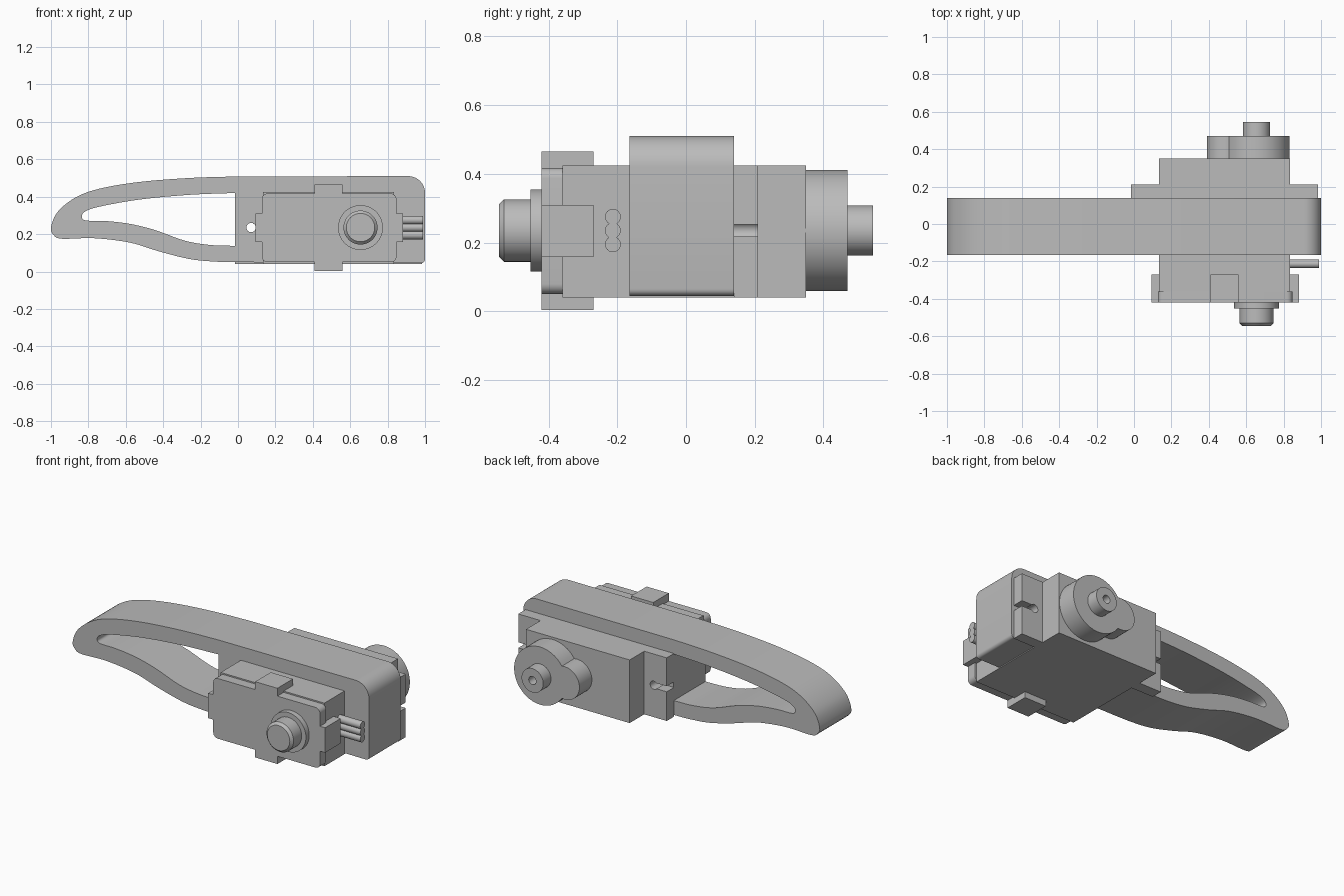
import bpy, bmesh, math
from mathutils import Vector

cube = bpy.data.objects.get("Cube")
if cube:
    bpy.data.objects.remove(cube, do_unlink=True)

GREY = (0.5, 0.5, 0.5, 1.0)
mat = bpy.data.materials.new("plain grey")
mat.use_nodes = True
mat.diffuse_color = GREY
mat.node_tree.nodes["Principled BSDF"].inputs["Base Color"].default_value = GREY

MID = 0.235          # height of the shaft axis
SHAFT_X = 0.655


def finish(obj):
    obj.data.materials.clear()
    obj.data.materials.append(mat)
    bpy.ops.object.select_all(action='DESELECT')
    obj.select_set(True)
    bpy.context.view_layer.objects.active = obj
    bpy.ops.object.shade_smooth_by_angle(angle=math.radians(30))
    return obj


def arc(cx, cz, r, start, end, n=12):
    angles = [math.radians(start + (end - start) * i / n) for i in range(n + 1)]
    return [(cx + r * math.cos(a), cz + r * math.sin(a)) for a in angles]


def circle(cx, cz, r, n=40):
    return arc(cx, cz, r, 0, 360, n)[:-1]


def smooth(points, steps=6):
    """Catmull-Rom curve through the points."""
    p = [Vector(q) for q in points]
    p = [2 * p[0] - p[1]] + p + [2 * p[-1] - p[-2]]
    out = []
    for a, b, c, d in zip(p, p[1:], p[2:], p[3:]):
        for i in range(steps):
            t = i / steps
            q = 2 * b + (c - a) * t + (2 * a - 5 * b + 4 * c - d) * t**2
            out.append(tuple((q + (3 * b - a - 3 * c + d) * t**3) / 2))
    return out + [tuple(points[-1])]


def plate(name, y0, y1, *loops):
    """Extrude an x-z outline, with optional holes, from y0 to y1."""
    curve = bpy.data.curves.new(name + " outline", 'CURVE')
    curve.dimensions = '2D'
    curve.fill_mode = 'BOTH'
    curve.extrude = (y1 - y0) / 2
    for loop in loops:
        spline = curve.splines.new('POLY')
        spline.points.add(len(loop) - 1)
        for point, (x, z) in zip(spline.points, loop):
            point.co = (x, z, 0, 1)
        spline.use_cyclic_u = True
    temp = bpy.data.objects.new(name + " outline", curve)
    bpy.context.collection.objects.link(temp)
    deps = bpy.context.evaluated_depsgraph_get()
    mesh = bpy.data.meshes.new_from_object(temp.evaluated_get(deps))
    bpy.data.objects.remove(temp, do_unlink=True)
    bpy.data.curves.remove(curve)
    bm = bmesh.new()
    bm.from_mesh(mesh)
    for v in bm.verts:
        x, z, depth = v.co
        v.co = (x, (y0 + y1) / 2 - depth, z)
    bmesh.ops.remove_doubles(bm, verts=bm.verts, dist=1e-5)
    bmesh.ops.recalc_face_normals(bm, faces=bm.faces)
    bm.to_mesh(mesh)
    bm.free()
    obj = bpy.data.objects.new(name, mesh)
    bpy.context.collection.objects.link(obj)
    return finish(obj)


def box(name, x0, x1, y0, y1, z0, z1):
    return plate(name, y0, y1, [(x0, z0), (x1, z0), (x1, z1), (x0, z1)])


def rounded(x0, x1, z0, z1, r):
    return (arc(x1 - r, z1 - r, r, 0, 90, 6) + arc(x0 + r, z1 - r, r, 90, 180, 6)
            + arc(x0 + r, z0 + r, r, 180, 270, 6) + arc(x1 - r, z0 + r, r, 270, 360, 6))


# Arm: curved loop on the left joined to a solid holder on the right
outer = smooth([(-0.02, 0.508), (-0.26, 0.5), (-0.525, 0.479), (-0.74, 0.443),
                (-0.87, 0.395), (-0.965, 0.318), (-1, 0.235), (-0.985, 0.194),
                (-0.94, 0.175), (-0.77, 0.178), (-0.58, 0.155), (-0.42, 0.107),
                (-0.26, 0.067), (-0.125, 0.053), (-0.015, 0.05)])
holder = arc(0.98, 0.065, 0.02, 270, 360, 5) + arc(0.91, 0.42, 0.09, 0, 90)
window = smooth([(-0.015, 0.42), (-0.26, 0.41), (-0.525, 0.385), (-0.74, 0.347),
                 (-0.815, 0.322), (-0.835, 0.295), (-0.815, 0.273), (-0.71, 0.27),
                 (-0.58, 0.255), (-0.445, 0.222), (-0.285, 0.165), (-0.15, 0.142),
                 (-0.015, 0.137)])
screw_holes = [circle(x, MID, 0.025, 24) for x in (0.07, 0.895)]
plate("arm", -0.165, 0.14, outer + holder, window, *screw_holes)

# Motor case with its mounting flange, slotted at both ends
box("motor_case", 0.135, 0.835, -0.36, 0.35, 0.04, 0.425)
slot = math.degrees(math.asin(0.017 / 0.025))
left_key = [(-0.017, MID + 0.017)] + arc(0.07, MID, 0.025, 180 - slot, slot - 180, 18) \
    + [(-0.017, MID - 0.017)]
right_key = [(0.985, MID - 0.017)] + arc(0.895, MID, 0.025, -slot, slot - 360, 18) \
    + [(0.985, MID + 0.017)]
plate("mounting_flange", 0.14, 0.21,
      [(-0.017, 0.425)] + left_key + [(-0.017, 0.04), (0.985, 0.04)]
      + right_key + [(0.985, 0.425)])

# Front cover with clips on all four sides
plate("front_cover", -0.42, -0.36, rounded(0.127, 0.847, 0.05, 0.417, 0.03))
box("vertical_clip", 0.41, 0.56, -0.42, -0.27, 0.003, 0.465)
box("side_clip", 0.093, 0.882, -0.42, -0.27, 0.158, 0.31)

# Front bearing with a chamfered cap
plate("bearing_collar", -0.452, -0.42, circle(SHAFT_X, MID, 0.12))
plate("bearing_cap", -0.53, -0.452, circle(SHAFT_X, MID, 0.091))
bpy.ops.mesh.primitive_cone_add(vertices=40, radius1=0.091, radius2=0.076, depth=0.015,
                                location=(SHAFT_X, -0.5375, MID),
                                rotation=(math.pi / 2, 0, 0))
bpy.context.object.name = "bearing_cap_chamfer"
finish(bpy.context.object)

# Rear gear housing: large disc with a small lobe
big, small, lobe_x = 0.176, 0.1, 0.49
gap = SHAFT_X - lobe_x
meet = (gap**2 + big**2 - small**2) / (2 * gap)
a_big = 180 - math.degrees(math.acos(meet / big))
a_small = math.degrees(math.acos((gap - meet) / small))
plate("gear_housing", 0.35, 0.47,
      arc(SHAFT_X, MID, big, -a_big, a_big, 40)
      + arc(lobe_x, MID, small, a_small, 360 - a_small, 24)[1:-1])
plate("output_shaft", 0.47, 0.545, circle(SHAFT_X, MID, 0.073),
      circle(SHAFT_X, MID, 0.025, 24))

# Three cables leaving the right end
for i in (-1, 0, 1):
    bpy.ops.mesh.primitive_cylinder_add(vertices=24, radius=0.023, depth=0.17,
                                        location=(0.905, -0.213, MID + i * 0.04),
                                        rotation=(0, math.pi / 2, 0))
    bpy.context.object.name = "cable_" + ("lower", "middle", "upper")[i + 1]
    finish(bpy.context.object)
